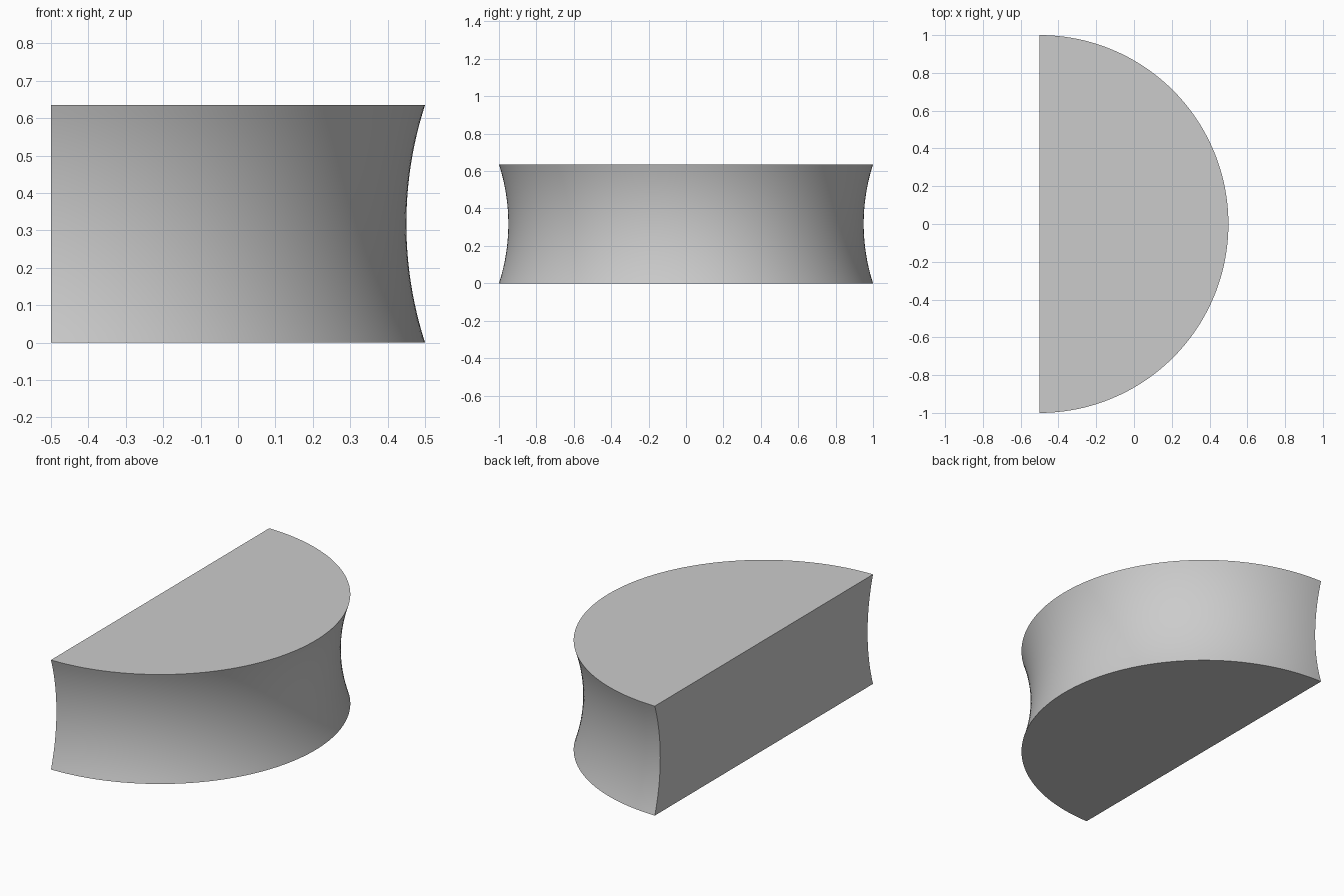
import bpy
import bmesh
import math

if "Cube" in bpy.data.objects:
    bpy.data.objects.remove(bpy.data.objects["Cube"], do_unlink=True)

RADIUS, WAIST, HEIGHT = 1.0, 0.05, 0.635
FLAT_X = -0.5
SEGMENTS, RINGS = 96, 24

# Plain grey material
grey = bpy.data.materials.new("light_grey")
grey.use_nodes = True
colour = (0.6, 0.6, 0.6, 1)
grey.diffuse_color = colour
grey.node_tree.nodes["Principled BSDF"].inputs["Base Color"].default_value = colour


def waisted_radius(z):
    """Radius at height z: a circular arc hollowed towards mid height."""
    half = HEIGHT / 2
    arc = (half ** 2 + WAIST ** 2) / (2 * WAIST)
    return RADIUS - WAIST + arc - math.sqrt(arc ** 2 - (z - half) ** 2)


# Concave curved side: columns of points swept through half a turn
bm = bmesh.new()
columns = []
for i in range(SEGMENTS + 1):
    a = math.pi * (i / SEGMENTS - 0.5)
    column = []
    for j in range(RINGS + 1):
        z = HEIGHT * j / RINGS
        r = waisted_radius(z)
        column.append(bm.verts.new((FLAT_X + r * math.cos(a), r * math.sin(a), z)))
    columns.append(column)

for c, d in zip(columns, columns[1:]):
    for j in range(RINGS):
        bm.faces.new((c[j], d[j], d[j + 1], c[j + 1]))

# Flat top and bottom half discs
bm.faces.new([c[-1] for c in columns])
bm.faces.new([c[0] for c in reversed(columns)])

# Flat cut face, in strips between the two ends
first, last = columns[0], columns[-1]
for j in range(RINGS):
    bm.faces.new((first[j], first[j + 1], last[j + 1], last[j]))

bmesh.ops.recalc_face_normals(bm, faces=bm.faces)
mesh = bpy.data.meshes.new("half_round_block")
bm.to_mesh(mesh)
bm.free()
mesh.materials.append(grey)

block = bpy.data.objects.new("half_round_block", mesh)
bpy.context.collection.objects.link(block)
bpy.ops.object.select_all(action="DESELECT")
block.select_set(True)
bpy.context.view_layer.objects.active = block
bpy.ops.object.shade_smooth_by_angle(angle=math.radians(30))
